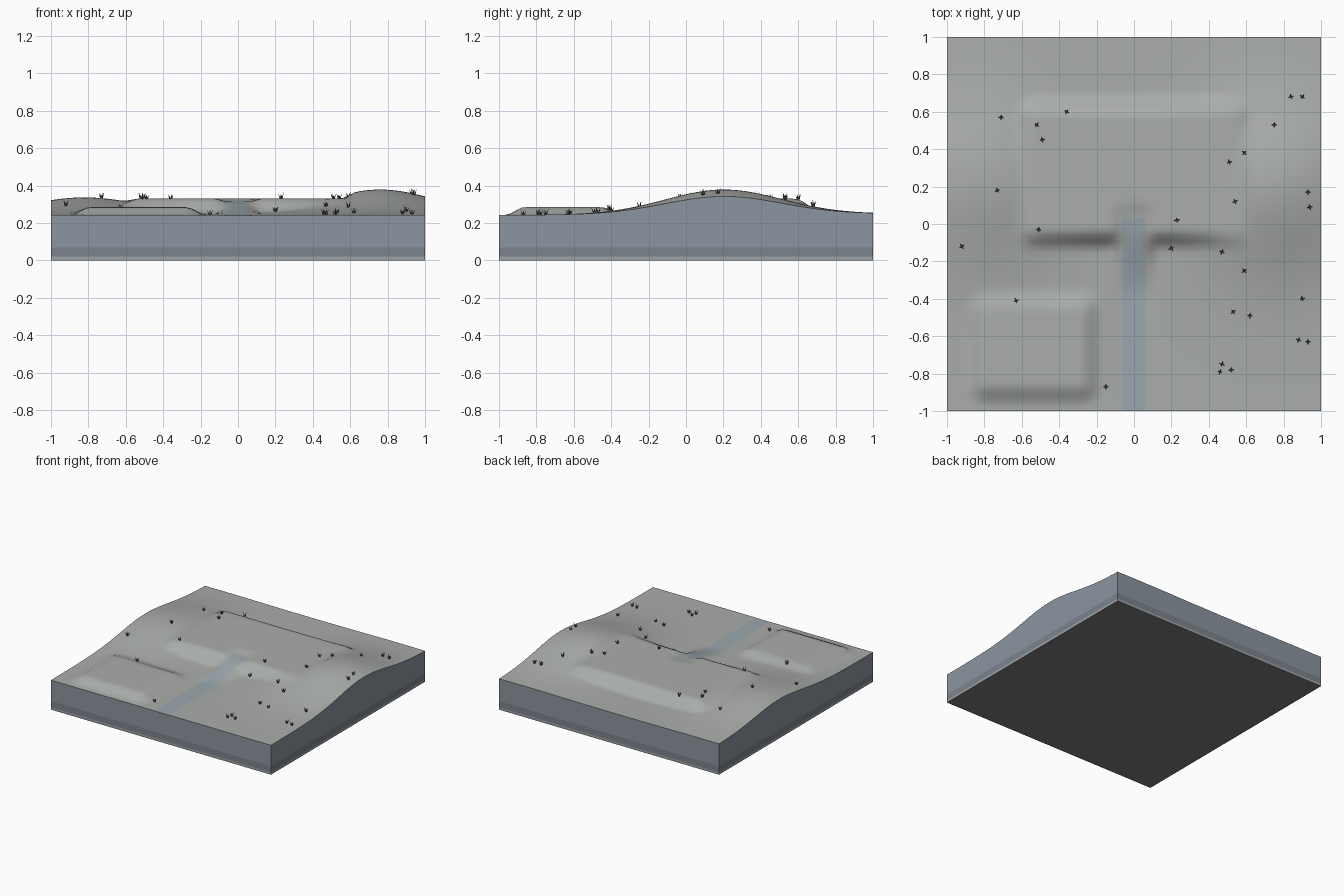
import bpy, bmesh, math, random
from mathutils import Vector

if "Cube" in bpy.data.objects:
    bpy.data.objects.remove(bpy.data.objects["Cube"])

random.seed(4)
N = 64          # terrain cells per side


def mat(name, c):
    m = bpy.data.materials.new(name)
    m.diffuse_color = (*c, 1)
    m.use_nodes = True
    m.node_tree.nodes["Principled BSDF"].inputs["Base Color"].default_value = m.diffuse_color
    return m


GROUND = mat("ground", (0.40, 0.42, 0.40))
PATH = mat("path", (0.33, 0.39, 0.42))
EARTH = mat("earth", (0.26, 0.30, 0.35))
STRATUM = mat("stratum", (0.20, 0.23, 0.27))
BASE = mat("base", (0.33, 0.36, 0.38))
UNDER = mat("underside", (0.2, 0.2, 0.2))
GRASS = mat("grass", (0.10, 0.11, 0.10))


def smooth(t):
    t = max(0.0, min(1.0, t))
    return t * t * (3 - 2 * t)


def hill(x, y, cx, cy, sx, sy):
    return math.exp(-((x - cx) / sx) ** 2 - ((y - cy) / sy) ** 2)


def pad(x, y, x0, x1, y0, y1, margin):
    """1 inside the rectangle, falling to 0 over the margin."""
    dx = max(x0 - x, 0, x - x1)
    dy = max(y0 - y, 0, y - y1)
    return smooth(1 - math.hypot(dx, dy) / margin)


def height(x, y):
    z = 0.242 + 0.008 * (y + 1) / 2
    z += 0.132 * hill(x, y, 0.76, 0.2, 0.42, 0.44)
    z += 0.09 * hill(x, y, -0.82, 0.22, 0.42, 0.44)
    # big terrace and small front terrace
    z += (0.33 - z) * pad(x, y, -0.53, 0.53, -0.03, 0.58, 0.11)
    z += (0.285 - z) * pad(x, y, -0.79, -0.28, -0.86, -0.46, 0.11)
    # path: shallow groove climbing into a notch in the terrace
    ramp = 0.241 + 0.075 * smooth((y + 0.4) / 0.45)
    z += (ramp - z) * pad(x, y, -0.05, 0.05, -1.5, 0.04, 0.08)
    return z


def make(name, bm, mats):
    me = bpy.data.meshes.new(name)
    bm.to_mesh(me)
    bm.free()
    for m in mats:
        me.materials.append(m)
    ob = bpy.data.objects.new(name, me)
    bpy.context.collection.objects.link(ob)
    return ob


# terrain surface
bm = bmesh.new()
bmesh.ops.create_grid(bm, x_segments=N, y_segments=N, size=1)
for v in bm.verts:
    v.co.z = height(v.co.x, v.co.y)
for f in bm.faces:
    c = f.calc_center_median()
    f.smooth = True
    f.material_index = int(abs(c.x) < 0.06 and c.y < 0.04)
make("terrain", bm, [GROUND, PATH])

# cut-away block sides, in layers, with flat underside
bm = bmesh.new()
ring = []
for k in range(4):
    a, b = [(-1, -1), (1, -1), (1, 1), (-1, 1)][k], [(1, -1), (1, 1), (-1, 1), (-1, -1)][k]
    for i in range(N):
        t = i / N
        ring.append((a[0] + (b[0] - a[0]) * t, a[1] + (b[1] - a[1]) * t))
loops = [[bm.verts.new((x, y, z)) for x, y in ring] for z in (0, 0.02, 0.07)]
loops.append([bm.verts.new((x, y, height(x, y))) for x, y in ring])
for layer, (lo, hi) in enumerate(zip(loops, loops[1:])):
    for i in range(len(ring)):
        j = (i + 1) % len(ring)
        bm.faces.new((lo[i], lo[j], hi[j], hi[i])).material_index = layer
bm.faces.new(loops[0][::-1]).material_index = 3
make("earth_block", bm, [BASE, STRATUM, EARTH, UNDER])

# grass tufts: a few leaning blades each
spots = [(-.71, .57), (-.52, .53), (-.49, .45), (-.36, .60), (-.73, .18), (-.92, -.12),
         (-.51, -.03), (-.63, -.41), (-.15, -.87), (.20, -.13), (.23, .02), (.47, -.15),
         (.59, -.25), (.53, -.47), (.62, -.49), (.46, -.79), (.52, -.78), (.47, -.75),
         (.88, -.62), (.93, -.63), (.90, -.40), (.54, .12), (.51, .33), (.94, .09),
         (.93, .17), (.59, .38), (.75, .53), (.84, .68), (.90, .68)]
bm = bmesh.new()
for x, y in spots:
    turn = random.uniform(0, math.tau)
    root = Vector((x, y, height(x, y) - 0.003))
    for k in range(4):
        ang = turn + k * math.tau / 4
        out = Vector((math.cos(ang), math.sin(ang), 0))
        side = Vector((-out.y, out.x, 0)) * 0.005
        tip = root + out * 0.016 + Vector((0, 0, random.uniform(0.026, 0.038)))
        base = [root + side, root - side, root + out * 0.007]
        vs = [bm.verts.new(p) for p in base]
        top = bm.verts.new(tip)
        for i in range(3):
            bm.faces.new((vs[i], vs[(i + 1) % 3], top))
bmesh.ops.recalc_face_normals(bm, faces=bm.faces)
make("grass_tufts", bm, [GRASS])
